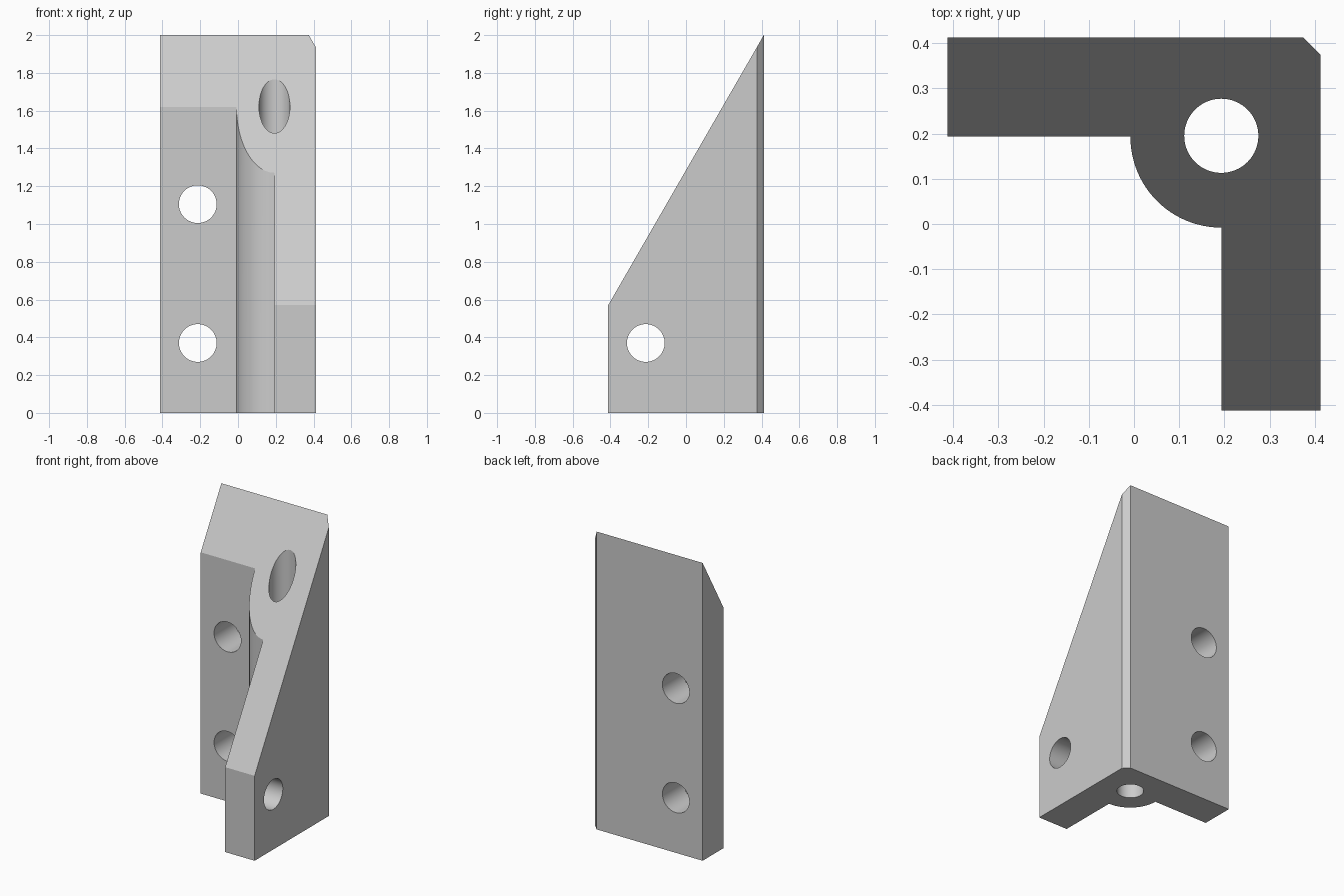
import bpy
import bmesh
from math import cos, sin, pi, radians
from mathutils import Vector

default = bpy.data.objects.get("Cube")
if default:
    bpy.data.objects.remove(default, do_unlink=True)

HALF = 0.412        # half of the bracket footprint
INNER = 0.193       # inner face of both arms
BOSS = 0.201        # radius of the rounded inner corner
CHAMFER = 0.037
TOP, FRONT_TOP = 2.0, 0.57
ARC_STEPS = 24

steel = bpy.data.materials.new("plain grey")
steel.use_nodes = True
grey = (0.6, 0.6, 0.6, 1)
steel.diffuse_color = grey
steel.node_tree.nodes["Principled BSDF"].inputs["Base Color"].default_value = grey

# Angled footprint with a rounded inner corner and a chamfered outer corner
outline = [(-HALF, INNER)]
for i in range(ARC_STEPS + 1):
    a = pi + i * pi / 2 / ARC_STEPS
    outline.append((INNER + BOSS * cos(a), INNER + BOSS * sin(a)))
outline += [(INNER, -HALF), (HALF, -HALF), (HALF, HALF - CHAMFER),
            (HALF - CHAMFER, HALF), (-HALF, HALF)]

bm = bmesh.new()
base = bm.faces.new([bm.verts.new((x, y, 0)) for x, y in outline])
up = bmesh.ops.extrude_face_region(bm, geom=[base])["geom"]
top_verts = [v for v in up if isinstance(v, bmesh.types.BMVert)]

# Shear the top cap onto the slope that rises towards the back
for v in top_verts:
    t = (v.co.y + HALF) / (2 * HALF)
    v.co.z = FRONT_TOP + t * (TOP - FRONT_TOP)
bmesh.ops.recalc_face_normals(bm, faces=bm.faces[:])
mesh = bpy.data.meshes.new("corner_bracket")
bm.to_mesh(mesh)
bm.free()
mesh.materials.append(steel)
bracket = bpy.data.objects.new("corner_bracket", mesh)
bpy.context.collection.objects.link(bracket)


def drill(location, direction, radius, length):
    """Cut a round hole through the bracket."""
    turn = Vector(direction).to_track_quat("Z", "Y").to_euler()
    bpy.ops.mesh.primitive_cylinder_add(vertices=64, radius=radius, depth=length,
                                        location=location, rotation=turn)
    cutter = bpy.context.object
    cutter.name = "hole_cutter"
    cutter.hide_render = True
    cutter.data.materials.append(steel)
    cut = bracket.modifiers.new("hole", "BOOLEAN")
    cut.operation = "DIFFERENCE"
    cut.solver = "EXACT"
    cut.object = cutter
    bpy.context.view_layer.objects.active = bracket
    bpy.ops.object.modifier_apply(modifier=cut.name)
    bpy.data.objects.remove(cutter, do_unlink=True)


# Vertical hole, two holes in the back arm, one in the side arm
drill((INNER, INNER + 0.002, 1), (0, 0, 1), 0.082, 5)
for z in (0.37, 1.105):
    drill((-0.213, 0.3, z), (0, 1, 0), 0.1, 0.5)
drill((0.3, -0.213, 0.37), (1, 0, 0), 0.1, 0.5)

# Smooth the round walls, keep the flat edges sharp
bpy.ops.object.select_all(action="DESELECT")
bracket.select_set(True)
bpy.context.view_layer.objects.active = bracket
bpy.ops.object.shade_smooth_by_angle(angle=radians(20))
